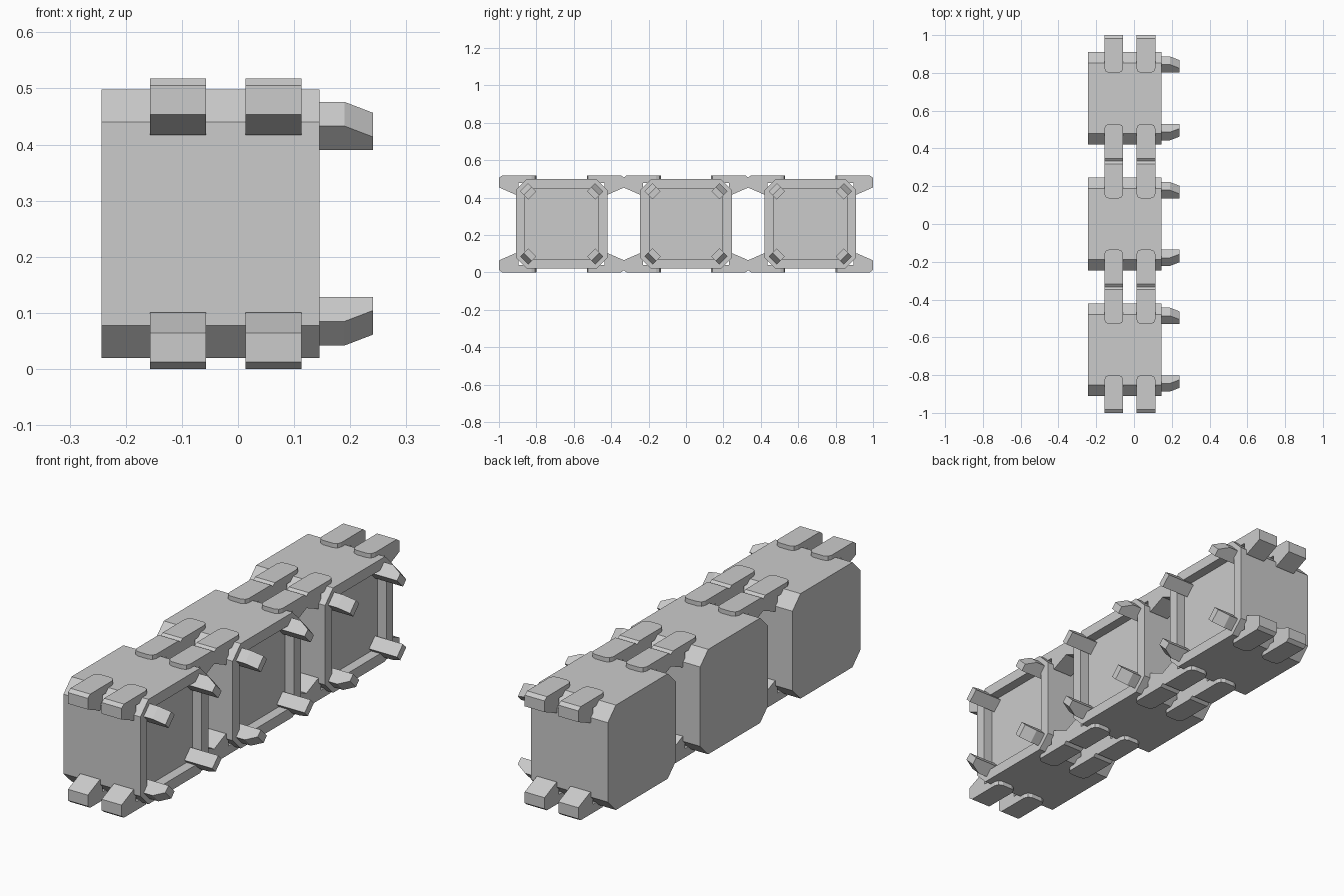
import bpy, bmesh
from mathutils import Vector

if "Cube" in bpy.data.objects:
    bpy.data.objects.remove(bpy.data.objects["Cube"])

ZC = 0.259          # mid height of every block
SPACING = 0.665


def prism(bm, low, high):
    """Closed solid between two matching loops of points."""
    a = [bm.verts.new(p) for p in low]
    b = [bm.verts.new(p) for p in high]
    n = len(a)
    start = bm.faces.new(a)
    end = bm.faces.new(b)
    for i in range(n):
        j = (i + 1) % n
        bm.faces.new((a[i], a[j], b[j], b[i]))
    bmesh.ops.recalc_face_normals(bm, faces=bm.faces)
    return start, end


def finish(bm, name):
    bmesh.ops.recalc_face_normals(bm, faces=bm.faces)
    mesh = bpy.data.meshes.new(name)
    bm.to_mesh(mesh)
    bm.free()
    obj = bpy.data.objects.new(name, mesh)
    bpy.context.collection.objects.link(obj)


def block(name, yc):
    # chamfered body with a shallow recess in its right face
    h, v, c = 0.245, 0.239, 0.058
    outline = [(-h, -v + c), (-h + c, -v), (h - c, -v), (h, -v + c),
               (h, v - c), (h - c, v), (-h + c, v), (-h, v - c)]
    bm = bmesh.new()
    _, face = prism(bm, [(-0.243, yc + y, ZC + z) for y, z in outline],
                    [(0.145, yc + y, ZC + z) for y, z in outline])
    bmesh.ops.inset_region(bm, faces=[face], thickness=0.053)
    floor = bmesh.ops.extrude_discrete_faces(bm, faces=[face])["faces"][0]
    bmesh.ops.translate(bm, verts=floor.verts, vec=(-0.045, 0, 0))
    finish(bm, name)


def lug(name, yc, x0, sy, sz):
    # hooked clip gripping the block's edge, rounded at its inner end
    profile = [(0.135, 0.259), (0.318, 0.259), (0.335, 0.246), (0.335, 0.195),
               (0.25, 0.158), (0.23, 0.158), (0.23, 0.22), (0.135, 0.22)]
    bm = bmesh.new()
    prism(bm, *[[(x, yc + sy * y, ZC + sz * z) for y, z in profile]
                for x in (x0, x0 + 0.1)])
    inner = yc + sy * 0.135
    corners = [e for e in bm.edges
               if all(abs(p.co.y - inner) < 1e-4 for p in e.verts)
               and abs(e.verts[0].co.x - e.verts[1].co.x) < 1e-4]
    bmesh.ops.bevel(bm, geom=corners, offset=0.025, segments=2,
                    profile=0.5, affect='EDGES')
    finish(bm, name)


def peg(name, yc, sy, sz):
    # square peg turned 45 degrees, its outer side tapering to the tip
    r, cut = 0.043, 0.0195
    centre = Vector((0, yc + sy * 0.179, ZC + sz * 0.174))

    def ring(x, s):
        pts = [(r - s, -s), (-s, r - s), (-r, 0), (0, -r)]
        return [centre + Vector((x, sy * y, sz * z)) for y, z in pts]

    bm = bmesh.new()
    rings = [[bm.verts.new(p) for p in ring(x, s)]
             for x, s in ((0.095, 0), (0.19, 0), (0.241, cut))]
    bm.faces.new(rings[0])
    bm.faces.new(rings[-1])
    for a, b in zip(rings, rings[1:]):
        for i in range(4):
            j = (i + 1) % 4
            bm.faces.new((a[i], a[j], b[j], b[i]))
    finish(bm, name)


# Row of three identical blocks
for n, position in enumerate(("front", "middle", "back")):
    yc = (n - 1) * SPACING
    block(f"{position}_block", yc)
    for sy, end in ((-1, "front"), (1, "rear")):
        for sz, level in ((-1, "lower"), (1, "upper")):
            tag = f"{position}_block_{end}_{level}"
            peg(f"{tag}_peg", yc, sy, sz)
            for x0, side in ((-0.157, "left"), (0.013, "right")):
                lug(f"{tag}_{side}_clip", yc, x0, sy, sz)
